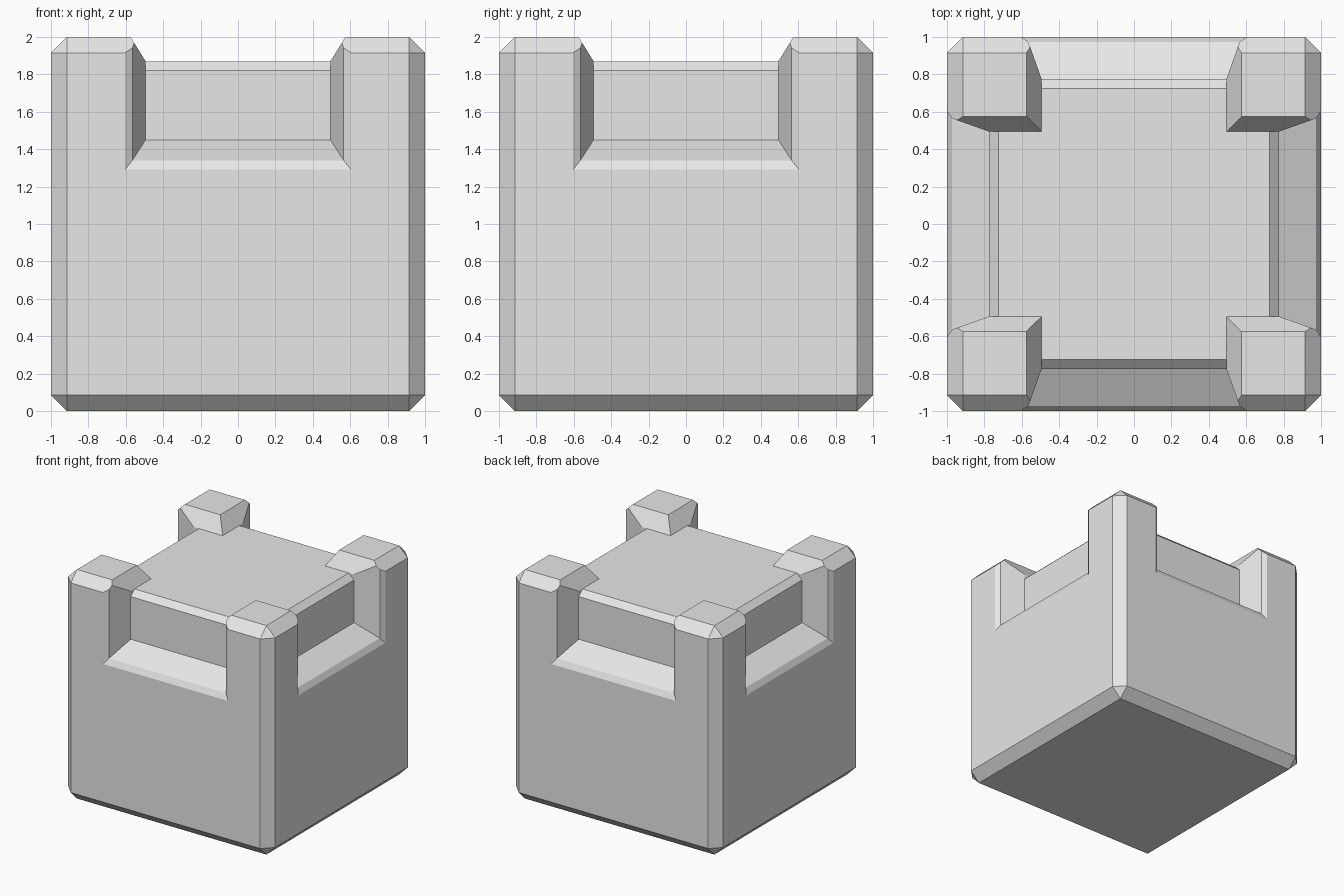
import bpy
import bmesh
from math import radians
from mathutils import Matrix

cube = bpy.data.objects.get("Cube")
if cube:
    bpy.data.objects.remove(cube, do_unlink=True)

stone = bpy.data.materials.new("light_grey")
stone.use_nodes = True
GREY = (0.8, 0.8, 0.8, 1)
stone.diffuse_color = GREY
stone.node_tree.nodes["Principled BSDF"].inputs["Base Color"].default_value = GREY


def loft(name, rings, turn=0):
    """Solid skinned through matching rings of points, turned about z."""
    bm = bmesh.new()
    loops = [[bm.verts.new(p) for p in ring] for ring in rings]
    bm.faces.new(loops[0])
    bm.faces.new(loops[-1])
    for a, b in zip(loops, loops[1:]):
        for i in range(len(a)):
            j = (i + 1) % len(a)
            bm.faces.new((a[i], a[j], b[j], b[i]))
    bmesh.ops.recalc_face_normals(bm, faces=bm.faces)
    bm.transform(Matrix.Rotation(radians(turn), 4, "Z"))
    mesh = bpy.data.meshes.new(name)
    bm.to_mesh(mesh)
    bm.free()
    obj = bpy.data.objects.new(name, mesh)
    obj.hide_render = True
    bpy.context.collection.objects.link(obj)
    return obj


# Chamfered block
bpy.ops.mesh.primitive_cube_add(size=2, location=(0, 0, 1))
block = bpy.context.object
block.name = "corner_post_block"
block.data.materials.append(stone)
chamfer = block.modifiers.new("chamfer", "BEVEL")
chamfer.width = 0.085
chamfer.segments = 1

INNER, FLOOR, HIGH = 0.494, 1.87, 2.2
cutters = []

# Crossed trenches with sloping sides, leaving four corner posts
top = INNER + (HIGH - FLOOR) * 0.62
for turn in (0, 90):
    section = [(-INNER, FLOOR), (INNER, FLOOR), (top, HIGH), (-top, HIGH)]
    cutters.append(loft("trench_cutter", [[(x, y, z) for x, z in section]
                                          for y in (-1.2, 1.2)], turn))

# Flared recess in each side, with a chamfer where it meets the top
flare = [(INNER, -0.775, 1.45), (0.565, -0.974, 1.34),
         (0.604, -1.0, 1.291), (0.679, -1.05, 1.197)]
lip = [(-0.724, FLOOR), (-0.775, 1.822), (-0.85, 1.822), (-0.85, 1.9), (-0.724, 1.9)]
for turn in range(0, 360, 90):
    cutters.append(loft("recess_cutter", [
        [(-x, y, z), (x, y, z), (x, y, HIGH), (-x, y, HIGH)] for x, y, z in flare], turn))
    cutters.append(loft("lip_cutter", [[(x, y, z) for y, z in lip]
                                       for x in (-INNER, INNER)], turn))

for cutter in cutters:
    cut = block.modifiers.new("cut", "BOOLEAN")
    cut.operation = "DIFFERENCE"
    cut.solver = "EXACT"
    cut.object = cutter

# Bake the cuts and discard the cutters
bpy.context.view_layer.objects.active = block
for name in [m.name for m in block.modifiers]:
    bpy.ops.object.modifier_apply(modifier=name)
for cutter in cutters:
    bpy.data.objects.remove(cutter, do_unlink=True)
for face in block.data.polygons:
    face.use_smooth = False
    face.material_index = 0
